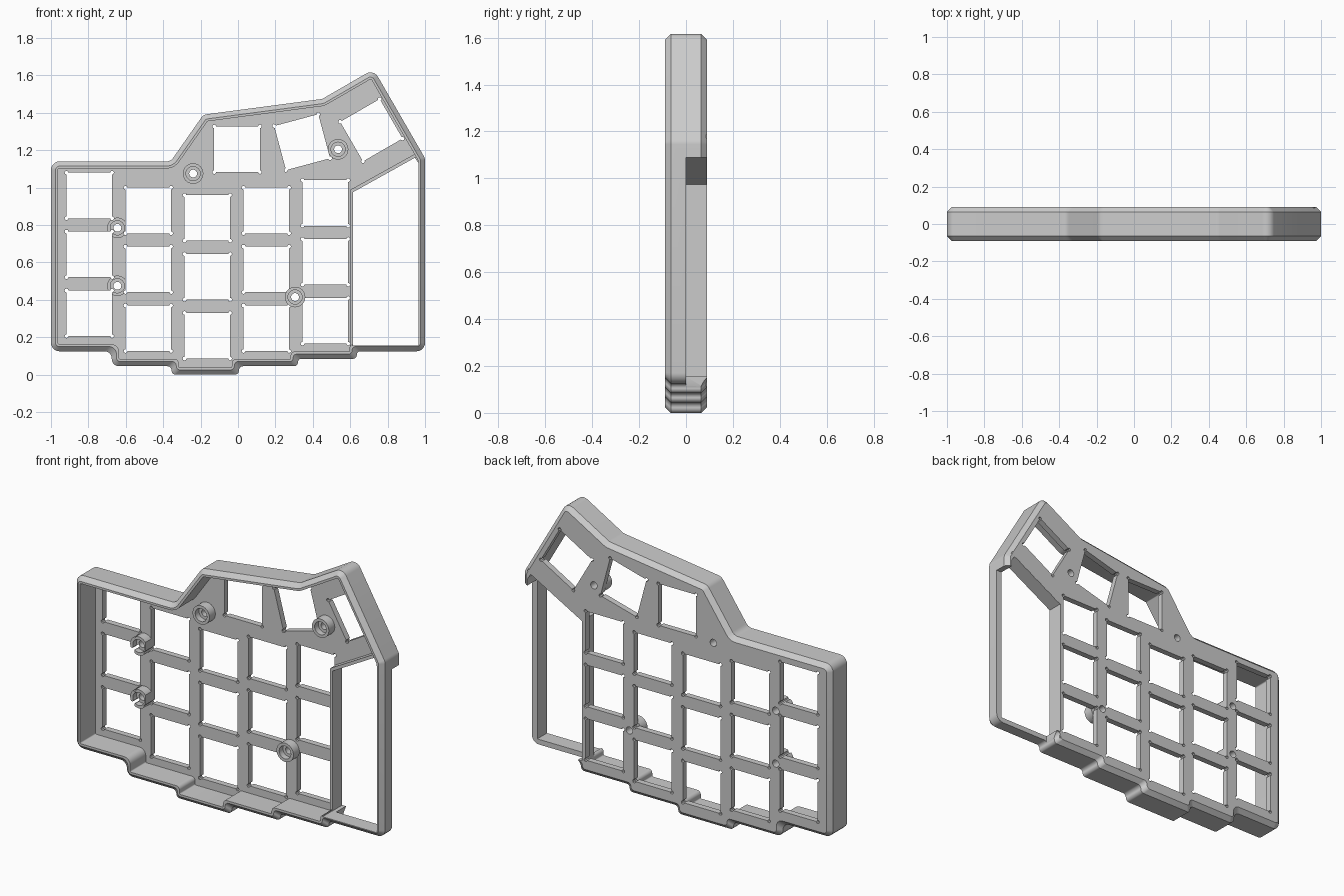
import bpy, bmesh, math
from mathutils import Vector

if "Cube" in bpy.data.objects:
    bpy.data.objects.remove(bpy.data.objects["Cube"], do_unlink=True)

grey = bpy.data.materials.new("case grey")
grey.use_nodes = True
COLOUR = (0.6, 0.6, 0.6, 1)
grey.diffuse_color = COLOUR
grey.node_tree.nodes["Principled BSDF"].inputs["Base Color"].default_value = COLOUR

BACK, FRONT, CHAMFER, WALL = 0.09, -0.09, 0.025, 0.038
PLATE_FRONT = 0.055


# ---------- helpers ----------
def inset(points, d):
    """Mitred inward offset of a counter-clockwise outline."""
    result = []
    for i, p in enumerate(points):
        p = Vector(p)
        a = (p - Vector(points[i - 1])).normalized()
        b = (Vector(points[(i + 1) % len(points)]) - p).normalized()
        na, nb = Vector((-a.y, a.x)), Vector((-b.y, b.x))
        result.append(p + (na + nb) * d / (1 + na.dot(nb)))
    return result


def fillet(points, radius, shrink=0.0, steps=5):
    """Round every corner, keeping the point count the same for any inset."""
    result = []
    for i, p in enumerate(points):
        p = Vector(p)
        u, v = Vector(points[i - 1]) - p, Vector(points[(i + 1) % len(points)]) - p
        convex = u.x * v.y - u.y * v.x < 0
        r = max(radius - shrink, 0.004) if convex else radius + shrink
        half = u.angle(v) / 2
        t = min(r / math.tan(half), 0.48 * u.length, 0.48 * v.length)
        r = t * math.tan(half)
        u.normalize()
        v.normalize()
        centre = p + (u + v).normalized() * (r / math.sin(half))
        s, e = p + u * t - centre, p + v * t - centre
        for k in range(steps + 1):
            f = k / steps
            mix = s.lerp(e, f)
            result.append(centre + mix.normalized() * r)
    return result


def loft(name, rings):
    """Solid through equal outlines, each given with its depth y."""
    bm = bmesh.new()
    loops = [[bm.verts.new((p[0], y, p[1])) for p in pts] for pts, y in rings]
    n = len(loops[0])
    for lo, hi in zip(loops, loops[1:]):
        for i in range(n):
            j = (i + 1) % n
            bm.faces.new((lo[i], lo[j], hi[j], hi[i]))
    bm.faces.new(loops[0])
    bm.faces.new(loops[-1])
    return finish(name, bm)


def finish(name, bm):
    bmesh.ops.recalc_face_normals(bm, faces=bm.faces[:])
    mesh = bpy.data.meshes.new(name)
    bm.to_mesh(mesh)
    bm.free()
    mesh.materials.append(grey)
    obj = bpy.data.objects.new(name, mesh)
    bpy.context.collection.objects.link(obj)
    return obj


def prism(name, pts, y0, y1):
    return loft(name, [(pts, y0), (pts, y1)])


def activate(obj):
    bpy.ops.object.select_all(action='DESELECT')
    obj.select_set(True)
    bpy.context.view_layer.objects.active = obj


def cut(obj, cutter, keep=False):
    activate(obj)
    mod = obj.modifiers.new("cut", 'BOOLEAN')
    mod.operation, mod.solver, mod.object = 'DIFFERENCE', 'EXACT', cutter
    bpy.ops.object.modifier_apply(modifier=mod.name)
    if not keep:
        bpy.data.objects.remove(cutter, do_unlink=True)


def circle(x, z, r, n=24):
    return [(x + r * math.cos(math.tau * k / n), z + r * math.sin(math.tau * k / n))
            for k in range(n)]


def key_hole(x, z, degrees=0, half=0.122, relief=0.01):
    """Square switch opening with small round reliefs in the corners."""
    pts = []
    for q in range(4):
        turn = math.radians(90 * q + degrees)
        for k in range(7):
            a = math.radians(-90 + 45 * k)
            px, pz = half + relief * math.cos(a), half + relief * math.sin(a)
            pts.append((x + px * math.cos(turn) - pz * math.sin(turn),
                        z + px * math.sin(turn) + pz * math.cos(turn)))
    return pts


# ---------- case shell ----------
outline = [(-1, 0.125), (-0.675, 0.125), (-0.675, 0.045), (-0.355, 0.045),
           (-0.355, 0), (0.005, 0), (0.005, 0.045), (0.32, 0.045),
           (0.32, 0.085), (0.635, 0.085), (0.635, 0.125), (1, 0.125),
           (1, 1.157), (0.725, 1.633), (0.45, 1.474), (-0.185, 1.39),
           (-0.36, 1.14), (-1, 1.14)]


def offset(d):
    return fillet(inset(outline, d), 0.045, d)


case = loft("case_shell", [(offset(CHAMFER), FRONT), (offset(0), FRONT + CHAMFER),
                           (offset(0), BACK - CHAMFER), (offset(CHAMFER), BACK)])
cut(case, prism("cavity", offset(WALL), FRONT - 0.1, PLATE_FRONT))

# Open side bay and its lowered outer wall
bay = [(0.612, 0.155), (0.965, 0.155), (0.965, 1.13), (0.945, 1.16), (0.612, 0.975)]
cut(case, prism("bay", bay, -0.3, 0.3))
lowered = [(0.637, 0.05), (1.2, 0.05), (1.2, 1.09), (0.94, 1.09), (0.94, 0.3), (0.637, 0.3)]
cut(case, prism("lowered_wall", lowered, 0.0, 0.3))

# Switch openings: five staggered columns of three, then the fan of three
keys = [(-0.795 + 0.3155 * c, z + 0.315 * row, 0)
        for c, z in enumerate((0.328, 0.248, 0.208, 0.248, 0.288)) for row in range(3)]
keys += [(-0.005, 1.205, 0), (0.343, 1.243, 15), (0.713, 1.307, 30)]
for key in keys:
    cut(case, prism("key_cutter", key_hole(*key), 0.045, 0.2))

# ---------- screw bosses ----------
bosses = [("upper", -0.24, 1.075), ("fan", 0.535, 1.205), ("lower", 0.305, 0.415),
          ("side_upper", -0.645, 0.785), ("side_lower", -0.645, 0.475)]
for label, x, z in bosses:
    cut(case, prism("screw_cutter", circle(x, z, 0.021), 0.0, 0.2))
    rings = [(0.021, PLATE_FRONT + 0.003), (0.021, 0.035), (0.038, 0.035),
             (0.038, 0.0), (0.055, 0.0), (0.055, PLATE_FRONT + 0.003)]
    bm = bmesh.new()
    loops = [[bm.verts.new((px, y, pz)) for px, pz in circle(x, z, r)] for r, y in rings]
    for a, b in zip(loops, loops[1:] + loops[:1]):
        for i in range(len(a)):
            j = (i + 1) % len(a)
            bm.faces.new((a[i], a[j], b[j], b[i]))
    boss = finish(label + "_screw_boss", bm)
    if label.startswith("side"):
        # Clear the neighbouring switches
        for kx, kz, turn in keys[:6]:
            if abs(kx - x) < 0.2 and abs(kz - z) < 0.2:
                cut(boss, prism("clearance", key_hole(kx, kz), -0.2, 0.2))
    activate(boss)
    bpy.ops.object.shade_smooth_by_angle(angle=math.radians(30))

# ---------- divider between the plate and the bay ----------
divider = [(0.598, 0.115), (0.614, 0.115), (0.614, 0.975), (0.968, 1.172),
           (0.96, 1.188), (0.598, 0.987)]
prism("bay_divider", divider, 0.0, BACK - 0.001)

activate(case)
bpy.ops.object.shade_smooth_by_angle(angle=math.radians(25))
